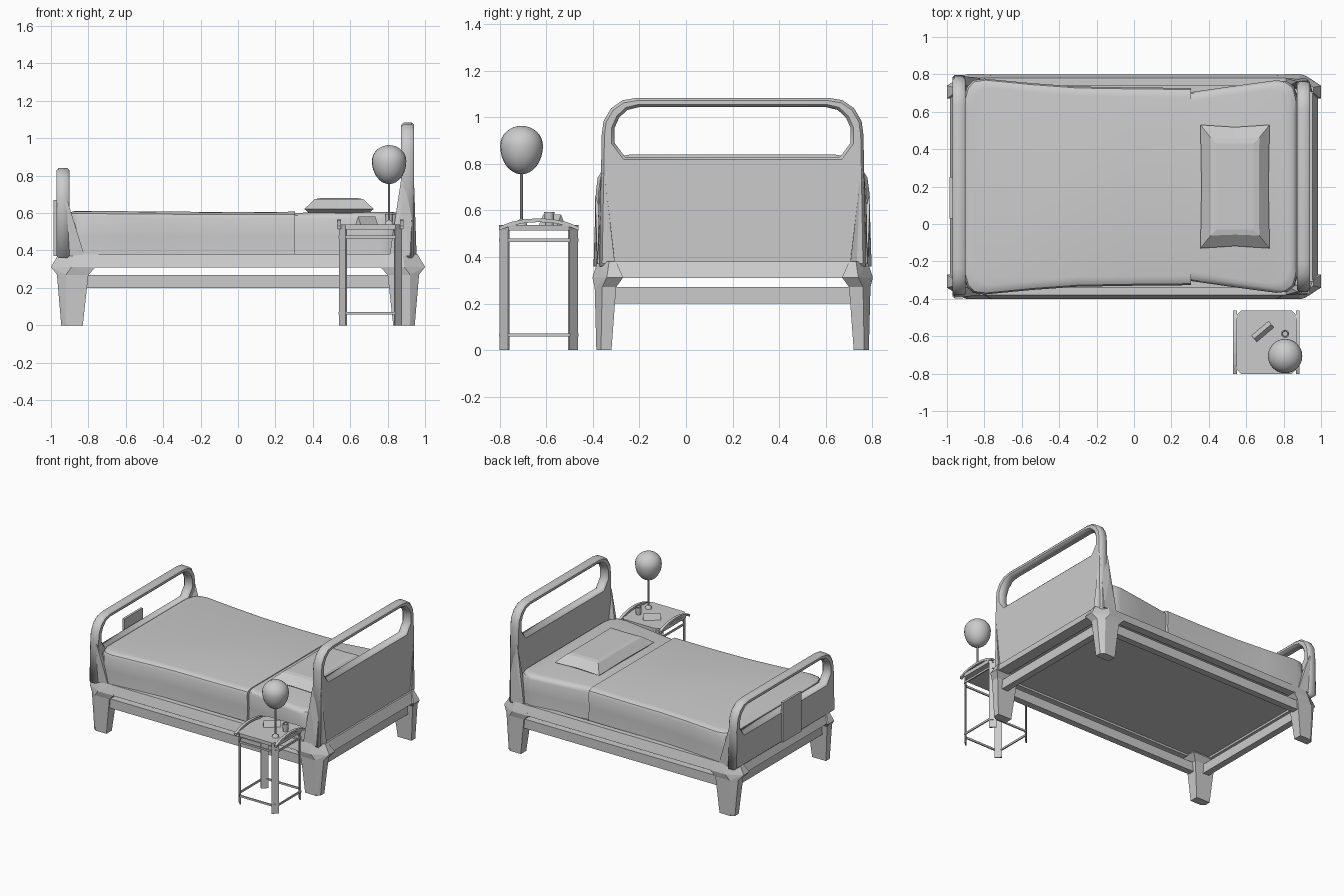
import bpy, bmesh, math
from mathutils import Vector

if "Cube" in bpy.data.objects:
    bpy.data.objects.remove(bpy.data.objects["Cube"])

BY = 0.2            # bed centre line in y
NX, NY = 0.708, -0.632   # side table centre


def finish(name, bm, angle=None):
    bmesh.ops.recalc_face_normals(bm, faces=bm.faces)
    me = bpy.data.meshes.new(name)
    bm.to_mesh(me)
    bm.free()
    ob = bpy.data.objects.new(name, me)
    bpy.context.collection.objects.link(ob)
    if angle:
        bpy.ops.object.select_all(action='DESELECT')
        ob.select_set(True)
        bpy.context.view_layer.objects.active = ob
        bpy.ops.object.shade_smooth_by_angle(angle=math.radians(angle))
    return ob


def hull(name, pts):
    bm = bmesh.new()
    vs = [bm.verts.new(p) for p in pts]
    r = bmesh.ops.convex_hull(bm, input=vs)
    junk = {v for v in r['geom_interior'] + r['geom_unused'] if isinstance(v, bmesh.types.BMVert)}
    bmesh.ops.delete(bm, geom=list(junk), context='VERTS')
    bmesh.ops.dissolve_limit(bm, angle_limit=0.02, verts=bm.verts, edges=bm.edges)
    return finish(name, bm)


def loft(name, rings, caps=True, angle=None):
    """Skin rings of equal length; without caps the last ring joins the first."""
    bm = bmesh.new()
    R = [[bm.verts.new(p) for p in r] for r in rings]
    n = len(R[0])
    for a, b in zip(R, R[1:] if caps else R[1:] + R[:1]):
        for i in range(n):
            j = (i + 1) % n
            bm.faces.new((a[i], a[j], b[j], b[i]))
    if caps:
        bm.faces.new(R[0])
        bm.faces.new(R[-1])
    return finish(name, bm, angle)


def box(name, x0, x1, y0, y1, z0, z1):
    return hull(name, [(x, y, z) for x in (x0, x1) for y in (y0, y1) for z in (z0, z1)])


def octagon(cx, cy, hx, hy, tx, ty, z):
    """Rectangle with corners cut back by tx, ty."""
    q = [(hx, hy - ty), (hx - tx, hy), (tx - hx, hy), (-hx, hy - ty),
         (-hx, ty - hy), (tx - hx, -hy), (hx - tx, -hy), (hx, ty - hy)]
    return [(cx + x, cy + y, z) for x, y in q]


# bed frame rim with sloped outside, and the base board
loft('bed_rim', [octagon(0, BY, 0.985, 0.60, 0.11, 0.07, 0.31),
                 octagon(0, BY, 0.955, 0.58, 0.10, 0.06, 0.38),
                 octagon(0, BY, 0.90, 0.54, 0.05, 0.03, 0.38),
                 octagon(0, BY, 0.90, 0.54, 0.05, 0.03, 0.31)], caps=False)
box('base_board', -0.91, 0.91, BY - 0.55, BY + 0.55, 0.325, 0.36)

# legs, flared knees, lower rails
for sy in (-1, 1):
    for sx in (-1, 1):
        def corner(pts):
            return [(sx * x, BY + sy * y, z) for x, y, z in pts]
        hull('leg', corner([(0.83, 0.52, 0), (0.83, 0.585, 0), (0.92, 0.585, 0),
                            (0.945, 0.565, 0), (0.945, 0.52, 0),
                            (0.80, 0.50, 0.27), (0.80, 0.592, 0.27), (0.92, 0.592, 0.27),
                            (0.968, 0.56, 0.27), (0.968, 0.50, 0.27)]))
        hull('leg_knee', corner([(0.80, 0.50, 0.27), (0.80, 0.592, 0.27), (0.92, 0.592, 0.27),
                                 (0.968, 0.56, 0.27), (0.968, 0.50, 0.27),
                                 (0.76, 0.47, 0.312), (0.76, 0.60, 0.312), (0.89, 0.602, 0.312),
                                 (1.0, 0.54, 0.312), (1.0, 0.47, 0.312),
                                 (0.80, 0.50, 0.38), (0.80, 0.58, 0.38), (0.88, 0.58, 0.38),
                                 (0.96, 0.53, 0.38), (0.96, 0.50, 0.38)]))
    y = BY + sy * 0.555
    box('lower_side_rail', -0.82, 0.82, y - 0.025, y + 0.025, 0.20, 0.27)
    x = sy * 0.90
    box('lower_end_rail', x - 0.025, x + 0.025, BY - 0.53, BY + 0.53, 0.20, 0.27)


# end boards: outline with a hand-hold opening, bevelled
def end_board(name, x, thick, w, base, sill, top):
    outer = [(w + 0.01, base), (w, top - 0.16), (w - 0.008, top - 0.10), (w - 0.04, top - 0.045),
             (w - 0.09, top - 0.01), (w - 0.15, top)]
    inner = [(w - 0.10, sill), (w - 0.055, sill + 0.06), (w - 0.055, top - 0.13),
             (w - 0.075, top - 0.085), (w - 0.11, top - 0.052), (w - 0.16, top - 0.04)]
    cu = bpy.data.curves.new(name, 'CURVE')
    cu.dimensions, cu.fill_mode = '2D', 'BOTH'
    d = 0.012
    cu.extrude, cu.bevel_depth, cu.offset, cu.bevel_resolution = thick / 2 - d, d, -d, 0
    for half in (outer, inner):
        pts = half + [(-a, b) for a, b in reversed(half)]
        s = cu.splines.new('POLY')
        s.points.add(len(pts) - 1)
        for p, (a, b) in zip(s.points, pts):
            p.co = (a, b, 0, 1)
        s.use_cyclic_u = True
    ob = bpy.data.objects.new(name, cu)
    bpy.context.collection.objects.link(ob)
    ob.location = (x, BY, 0)
    ob.rotation_euler = (math.pi / 2, 0, math.pi / 2)
    bpy.ops.object.select_all(action='DESELECT')
    ob.select_set(True)
    bpy.context.view_layer.objects.active = ob
    bpy.ops.object.convert(target='MESH')


end_board('headboard', 0.907, 0.07, 0.562, 0.36, 0.83, 1.083)
end_board('footboard', -0.936, 0.07, 0.587, 0.36, 0.60, 0.84)

# corner braces that widen toward the rim
for sy in (-1, 1):
    def side(pts):
        return [(x, BY + sy * y, z) for x, y, z in pts]
    hull('head_brace', side([(0.955, 0.505, 0.37), (0.92, 0.58, 0.37), (0.81, 0.58, 0.37),
                             (0.81, 0.53, 0.37), (0.94, 0.555, 0.80), (0.875, 0.562, 0.80),
                             (0.872, 0.575, 0.62), (0.872, 0.53, 0.62)]))
    hull('foot_brace', side([(-0.965, 0.505, 0.37), (-0.93, 0.585, 0.37), (-0.82, 0.58, 0.37),
                             (-0.82, 0.53, 0.37), (-0.97, 0.582, 0.66), (-0.91, 0.59, 0.66),
                             (-0.905, 0.59, 0.60), (-0.905, 0.54, 0.60)]))

# chart hung on the foot end
box('chart_board', -0.987, -0.97, 0.03, 0.25, 0.37, 0.67)


# blanket and sheeted mattress, pinched at the waist
def bedding(name, half, lift):
    outline = [(x, y) for x, y in half] + [(x, -y) for x, y in reversed(half)]
    rings = []
    for inset, z in ((0.03, 0.355), (0.0, 0.37), (-0.004, 0.47), (0.0, 0.57),
                     (0.008, 0.588), (0.025, 0.598), (0.05, 0.602)):
        ring = []
        for x, y in outline:
            px = x * (1 - inset) if abs(x) > 0.5 else x
            sag = lift + (0.006 * (abs(x) / 0.8) if z > 0.5 else 0)
            ring.append((px, BY + y - math.copysign(inset, y), z + sag))
        rings.append(ring)
    loft(name, rings, angle=35)


bedding('blanket', [(-0.91, 0.42), (-0.908, 0.48), (-0.892, 0.535), (-0.86, 0.568), (-0.80, 0.577),
                    (-0.55, 0.553), (-0.30, 0.535), (0.0, 0.53), (0.305, 0.527)], 0.003)
bedding('mattress', [(0.29, 0.503), (0.55, 0.54), (0.76, 0.568), (0.82, 0.562),
                     (0.855, 0.535), (0.87, 0.48), (0.872, 0.42)], -0.003)


# pillow with pinched sides
def pillow_ring(hx, hy, z, pinch):
    q = [(hx, hy), (0, hy - pinch), (-hx, hy), (-hx + pinch / 2, 0),
         (-hx, -hy), (0, -hy + pinch), (hx, -hy), (hx - pinch / 2, 0)]
    return [(0.54 + x, BY + y, z) for x, y in q]


loft('pillow', [pillow_ring(0.15, 0.27, 0.59, 0), pillow_ring(0.185, 0.33, 0.622, 0.012),
                pillow_ring(0.13, 0.262, 0.674, 0.005), pillow_ring(0.10, 0.23, 0.68, 0)])

# side table: corner strips, bands and tray
for sx in (-1, 1):
    for sy in (-1, 1):
        hull('table_leg', [(NX + sx * (a - t), NY + sy * (b - t), z)
                           for a, b in ((0.168, 0.132), (0.132, 0.168))
                           for t in (0, 0.006) for z in (0, 0.53)])
for z in (0.058, 0.465):
    loft('table_band', [octagon(NX, NY, h, h, 0.037, 0.037, zz) for h, zz in
                        ((0.170, z), (0.170, z + 0.014), (0.161, z + 0.014), (0.161, z))], caps=False)
loft('table_tray', [octagon(NX, NY, 0.172, 0.17, 0.04, 0.04, 0.513),
                    octagon(NX, NY, 0.175, 0.17, 0.04, 0.04, 0.538)])
arch = [(-0.17, 0.53), (-0.12, 0.55), (-0.06, 0.562), (0, 0.566), (0.06, 0.562), (0.12, 0.55), (0.17, 0.53)]
for sx in (-1, 1):
    x0, x1 = NX + sx * 0.158, NX + sx * 0.178
    loft('tray_handle', [[(x0, NY + y, z), (x1, NY + y, z), (x1, NY + y, z - 0.016), (x0, NY + y, z - 0.016)]
                         for y, z in arch])

# folded card on the tray
u = Vector((math.cos(0.7), math.sin(0.7), 0))
v = Vector((-u.y, u.x, 0))
c = Vector((0.688, -0.575, 0.538))
hull('folded_card', [c + u * s * 0.06 + v * w + Vector((0, 0, h)) for s in (-1, 1)
                     for w, h in ((-0.022, 0), (0.022, 0), (0, 0.044))])


# turned parts: cup, balloon, stick and weight
def lathe(name, x, y, prof, n):
    loft(name, [[(x + r * math.cos(2 * math.pi * i / n), y + r * math.sin(2 * math.pi * i / n), z)
                 for i in range(n)] for r, z in prof], angle=40)


lathe('cup', 0.808, -0.587, [(0.018, 0.538), (0.022, 0.594), (0.016, 0.594), (0.014, 0.56)], 12)
lathe('balloon_weight', 0.808, -0.706, [(0.024, 0.538), (0.02, 0.552), (0.008, 0.562)], 12)
lathe('balloon_stick', 0.808, -0.706, [(0.006, 0.55), (0.006, 0.77)], 8)
egg = []
for i in range(17):
    a = -math.pi / 2 + math.pi * i / 16
    egg.append((max(0.092 * math.cos(a), 0.004), 0.878 + (0.085 if a > 0 else 0.123) * math.sin(a)))
lathe('balloon', 0.808, -0.706, egg, 24)
